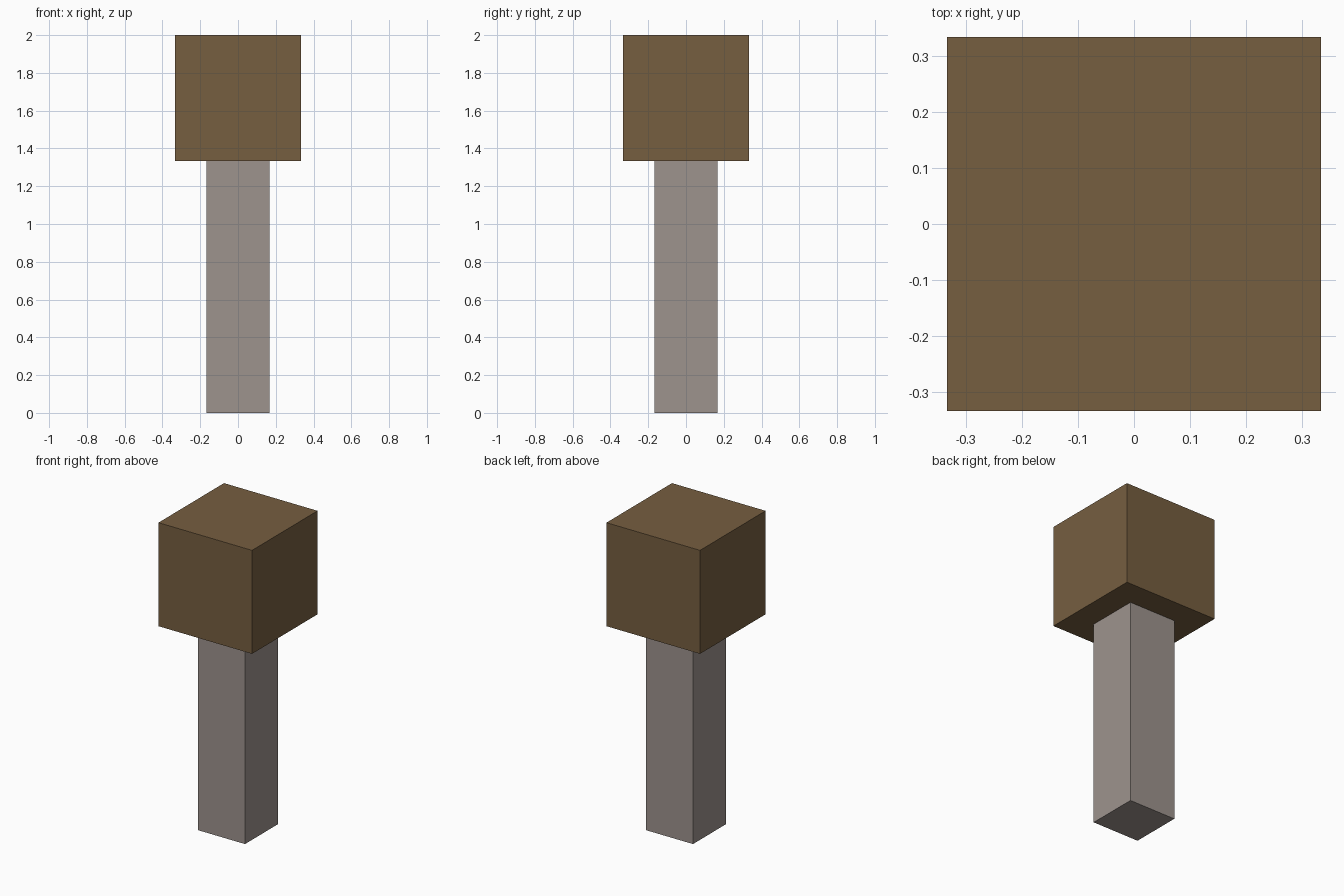
import bpy

# Remove the default cube
default = bpy.data.objects.get("Cube")
if default:
    bpy.data.objects.remove(default, do_unlink=True)


def make_material(name, rgb):
    mat = bpy.data.materials.new(name)
    mat.use_nodes = True
    color = (*rgb, 1.0)
    mat.diffuse_color = color
    mat.node_tree.nodes["Principled BSDF"].inputs["Base Color"].default_value = color
    return mat


def add_box(name, width, bottom, top, mat):
    """Square, upright box centred on the z axis."""
    bpy.ops.mesh.primitive_cube_add(size=1, location=(0, 0, (bottom + top) / 2))
    box = bpy.context.object
    box.name = name
    box.data.name = name
    box.scale = (width, width, top - bottom)
    bpy.ops.object.transform_apply(location=False, rotation=False, scale=True)
    box.data.materials.append(mat)
    return box


brown = make_material("brown", (0.181, 0.112, 0.051))
warm_grey = make_material("warm grey", (0.337, 0.292, 0.270))

UNIT = 2 / 3  # edge length of the head block

# Square post, with the block resting on its top
add_box("post", UNIT / 2, 0, 2 * UNIT, warm_grey)
add_box("head_block", UNIT, 2 * UNIT, 3 * UNIT, brown)
